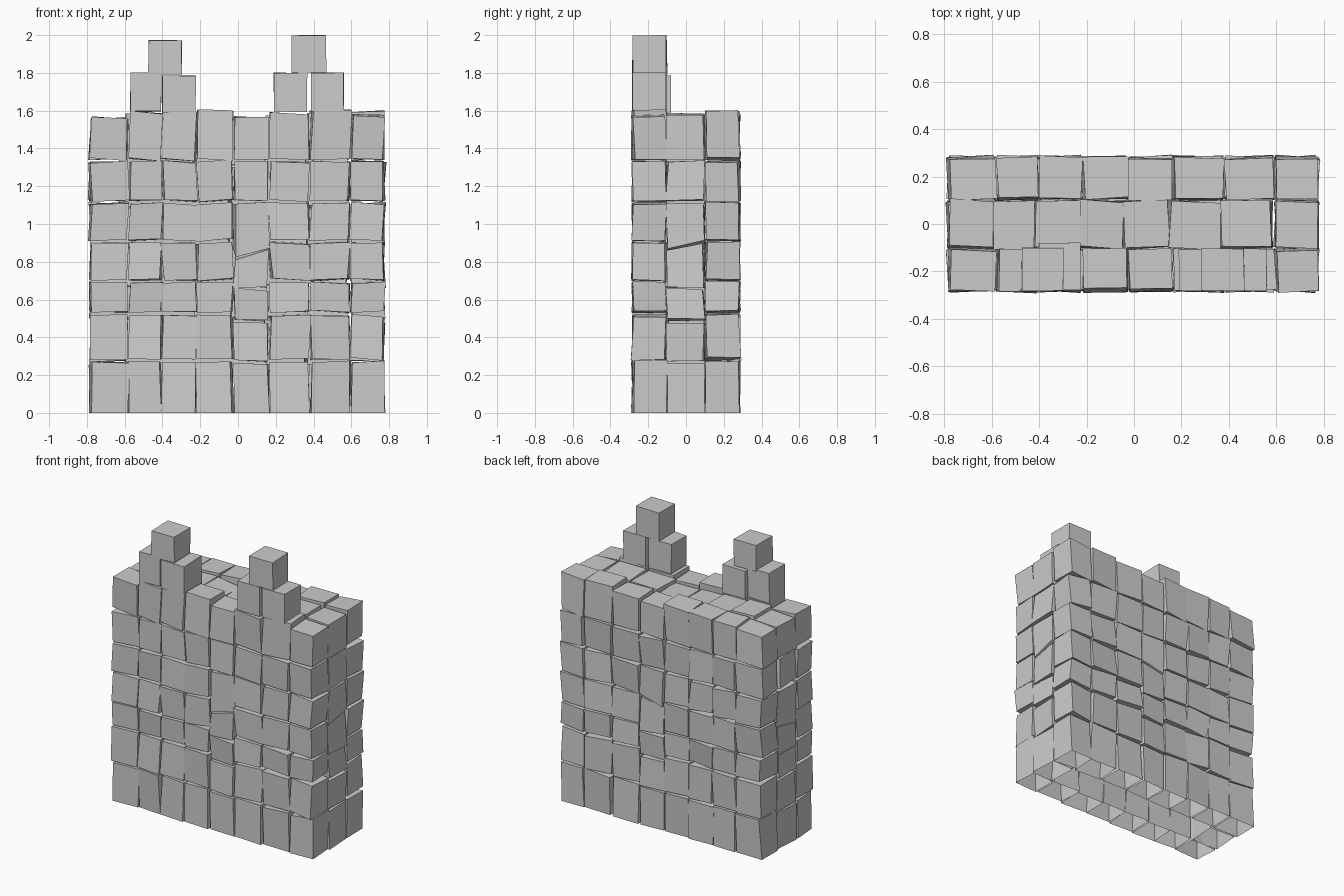
import bpy, bmesh, random

if "Cube" in bpy.data.objects:
    bpy.data.objects.remove(bpy.data.objects["Cube"])

random.seed(11)

# Grid of the wall: column spans (x), depth spans (y), course spans (z)
COLS = [(-.78, -.585), (-.575, -.405), (-.40, -.22), (-.215, -.03),
        (-.02, .16), (.17, .375), (.387, .59), (.60, .772)]
DEPTH = [(-.28, -.107), (-.10, .095), (.107, .28)]
ROWS = [(0, .27), (.285, .515), (.535, .69), (.705, .90), (.915, 1.11), (1.125, 1.33), (1.342, 1.59)]
# Lower-set joints used by the slanted stacks
ROWS_LOW = [(0, .26), (.275, .475), (.495, .652), (.665, .86), (.87, 1.11), (1.125, 1.33), (1.342, 1.57)]
TOPS = [[1.565, 1.59, 1.595, 1.60, 1.565, 1.585, 1.60, 1.57],
        [1.56, 1.585, 1.57, 1.56, 1.555, 1.57, 1.585, 1.58],
        [1.56, 1.58, 1.585, 1.59, 1.56, 1.575, 1.60, 1.595]]


def add_block(bm, xs, ys, zs, jit=.005, push=0, slant=(0, 0), grounded=False):
    """One roughly cut stone; push slides its faces, slant tilts (bottom, top)."""
    r = lambda a: random.uniform(-a, a)
    lean_x, lean_y, twist = r(push), r(push), r(push)
    tilt = r(push * .6)
    vs = []
    for k in (0, 1):
        for i, j in ((0, 0), (1, 0), (1, 1), (0, 1)):
            sx, sy, sz = 2 * i - 1, 2 * j - 1, 2 * k - 1
            side = i + j - 1
            z = zs[k] + slant[k] * side
            if not (grounded and k == 0):
                z += r(jit) + tilt * sx
            x = xs[i] + lean_x * sz * .6 - twist * sy * .5 + r(jit)
            y = ys[j] + lean_y * sz * .6 + twist * sx * .5 + r(jit)
            vs.append(bm.verts.new((x, y, z)))
    quads = [(4, 5, 6, 7), (0, 1, 5, 4), (1, 2, 6, 5), (2, 3, 7, 6), (3, 0, 4, 7)]
    if not grounded:
        quads.append((3, 2, 1, 0))
    for q in quads:
        bm.faces.new([vs[n] for n in q])


def finish(bm, name):
    me = bpy.data.meshes.new(name)
    bm.to_mesh(me)
    bm.free()
    ob = bpy.data.objects.new(name, me)
    bpy.context.collection.objects.link(ob)
    return ob


# Wall courses, open underneath
for r in range(len(ROWS)):
    bm = bmesh.new()
    for d, ys in enumerate(DEPTH):
        for c, xs in enumerate(COLS):
            inner = d == 1 and 0 < c < 7
            if inner and r == 0:
                continue
            low = (c == 4 and d != 1) or (c in (0, 7) and d == 1)
            z0, z1 = (ROWS_LOW if low else ROWS)[r]
            if r == 6:
                z1 = TOPS[d][c]
            if inner:  # hidden core overlaps the joints so no light passes
                xs = (xs[0] - .022, xs[1] - .012)
                z0 -= .03
                z1 -= .022 if r < 6 else 0
            slant = (0, 0)
            if low and r in (3, 4):
                slant = (0, .04) if r == 3 else (.04, 0)
            add_block(bm, xs, ys, (z0, z1), push=.011, slant=slant, grounded=r == 0)
    finish(bm, f"wall_course_{r + 1}")

# Two small pyramids of blocks on the front edge
Y = (-.283, -.105)
PEAKS = {
    "left_peak": [((-.57, -.405), Y, (1.595, 1.80)),
                  ((-.40, -.225), (-.28, -.08), (1.59, 1.785)),
                  ((-.475, -.30), (-.283, -.10), (1.79, 1.972))],
    "right_peak": [((.19, .365), Y, (1.595, 1.80)),
                   ((.385, .56), Y, (1.595, 1.80)),
                   ((.285, .465), Y, (1.803, 1.998))],
}
for name, blocks in PEAKS.items():
    bm = bmesh.new()
    for xs, ys, zs in blocks:
        add_block(bm, xs, ys, zs, jit=.003)
    finish(bm, name)
